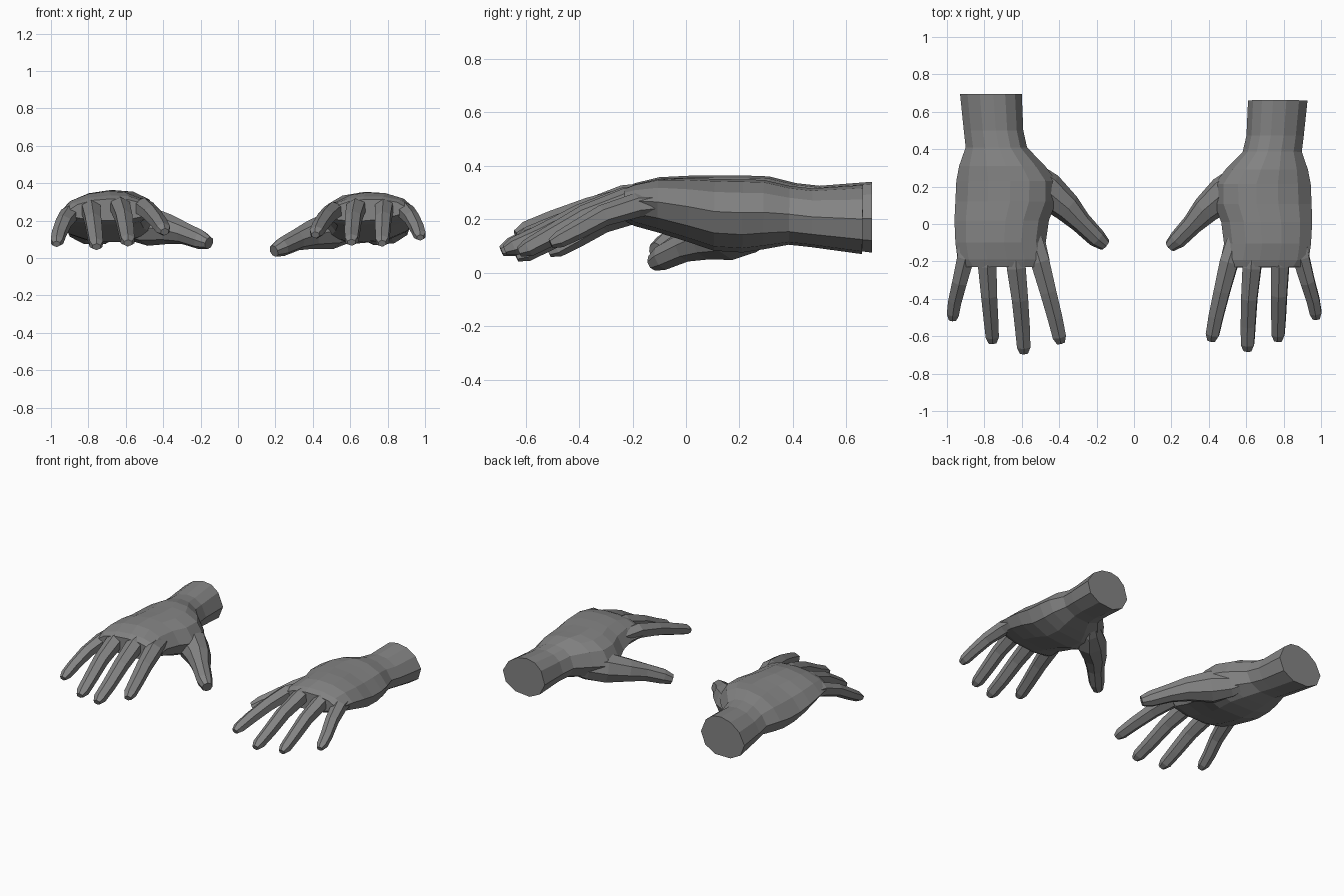
import bpy
import bmesh
import math
from mathutils import Vector, Matrix

default_cube = bpy.data.objects.get("Cube")
if default_cube:
    bpy.data.objects.remove(default_cube, do_unlink=True)

# One plain grey for both hands
GREY = (0.23, 0.23, 0.23, 1.0)
grey = bpy.data.materials.new("plain grey")
grey.use_nodes = True
grey.diffuse_color = GREY
for node in grey.node_tree.nodes:
    if node.type == 'BSDF_PRINCIPLED':
        node.inputs["Base Color"].default_value = GREY


def loft(name, rings, placement):
    """Skin a row of equal rings, close both ends, and place the part."""
    bm = bmesh.new()
    loops = [[bm.verts.new(placement @ p) for p in ring] for ring in rings]
    for near, far in zip(loops, loops[1:]):
        count = len(near)
        for i in range(count):
            j = (i + 1) % count
            bm.faces.new((near[i], near[j], far[j], far[i]))
    bm.faces.new(loops[0])
    bm.faces.new(loops[-1])
    bmesh.ops.recalc_face_normals(bm, faces=bm.faces)
    mesh = bpy.data.meshes.new(name)
    bm.to_mesh(mesh)
    bm.free()
    mesh.materials.append(grey)
    part = bpy.data.objects.new(name, mesh)
    bpy.context.collection.objects.link(part)


def digit_rings(path, sizes, sides=6):
    """Rings across a bent path; each size is (half width, half height)."""
    points = [Vector(p) for p in path]
    rings = []
    for i, centre in enumerate(points):
        along = points[min(i + 1, len(points) - 1)] - points[max(i - 1, 0)]
        along.normalize()
        side = along.cross(Vector((0, 0, 1))).normalized()
        up = side.cross(along)
        wide, high = sizes[i]
        ring = []
        for k in range(sides):
            turn = math.tau * k / sides + math.pi / 2
            ring.append(centre + side * (wide * 1.12 * math.cos(turn))
                        + up * (high * math.sin(turn)))
        rings.append(ring)
    return rings


# Hand cross-section: (across from thumb side, height), both from 0 to 1
SECTION = [(0, .48), (.11, .82), (.27, .97), (.46, 1), (.68, .93), (.88, .74),
           (1, .44), (.91, .15), (.68, 0), (.33, 0), (.1, .17)]

# Stations from wrist to knuckles: y, thumb side, outer side, top, bottom
STATIONS = [
    (.695, .6, .93, .34, .075),
    (.5, .592, .91, .325, .1),
    (.41, .572, .9, .335, .11),
    (.31, .475, .935, .36, .095),
    (.23, .415, .95, .363, .085),
    (.12, .415, .955, .363, .09),
    (.02, .455, .96, .363, .12),
    (-.1, .472, .955, .357, .155),
    (-.19, .452, .943, .335, .18),
    (-.23, .475, .91, .317, .2),
]

# Fingers: path from knuckle to tip, and overall thickness
FINGERS = {
    "index_finger": (1.0, [(.54, -.08, .265), (.503, -.2, .27), (.46, -.36, .235),
                           (.423, -.5, .19), (.4, -.6, .155), (.392, -.635, .14)]),
    "middle_finger": (1.0, [(.64, -.1, .295), (.63, -.23, .275), (.61, -.4, .215),
                            (.597, -.55, .14), (.59, -.655, .095), (.588, -.69, .08)]),
    "ring_finger": (.98, [(.785, -.1, .28), (.785, -.22, .26), (.775, -.38, .2),
                          (.765, -.51, .125), (.758, -.6, .075), (.756, -.635, .06)]),
    "little_finger": (.9, [(.885, -.08, .245), (.9, -.18, .235), (.932, -.31, .19),
                           (.957, -.41, .13), (.968, -.48, .09), (.97, -.513, .075)]),
}
FINGER_SIZES = [(.05, .046), (.052, .053), (.045, .047),
                (.041, .042), (.037, .036), (.022, .02)]

# Thumb, from the ball of the palm to the tip
THUMB_PATH = [(.62, .36, .19), (.56, .28, .18), (.475, .185, .17), (.36, .09, .153),
              (.285, .01, .132), (.2, -.075, .098), (.155, -.112, .08)]
THUMB_SIZES = [(.03, .05), (.06, .09), (.09, .105), (.07, .078),
               (.052, .06), (.045, .052), (.03, .034)]


def build_hand(prefix, placement):
    palm = [[Vector((inner + (outer - inner) * a, y, low + (top - low) * b))
             for a, b in SECTION] for y, inner, outer, top, low in STATIONS]
    loft(prefix + "_palm_and_wrist", palm, placement)
    for name, (scale, path) in FINGERS.items():
        sizes = [(w * scale, h * scale) for w, h in FINGER_SIZES]
        loft(prefix + "_" + name, digit_rings(path, sizes), placement)
    loft(prefix + "_thumb", digit_rings(THUMB_PATH, THUMB_SIZES, 8), placement)


# Right hand is mirrored; left hand is a little smaller and rolled to its thumb
build_hand("right", Matrix.Scale(-1, 4, (1, 0, 0)))
pivot = Vector((.6, 0, .2))
roll = Matrix.Rotation(-.09, 4, 'Y') @ Matrix.Rotation(-.015, 4, 'X')
build_hand("left", Matrix.Translation(pivot + Vector((.009, -.01, -.01)))
           @ roll @ Matrix.Scale(.965, 4) @ Matrix.Translation(-pivot))
